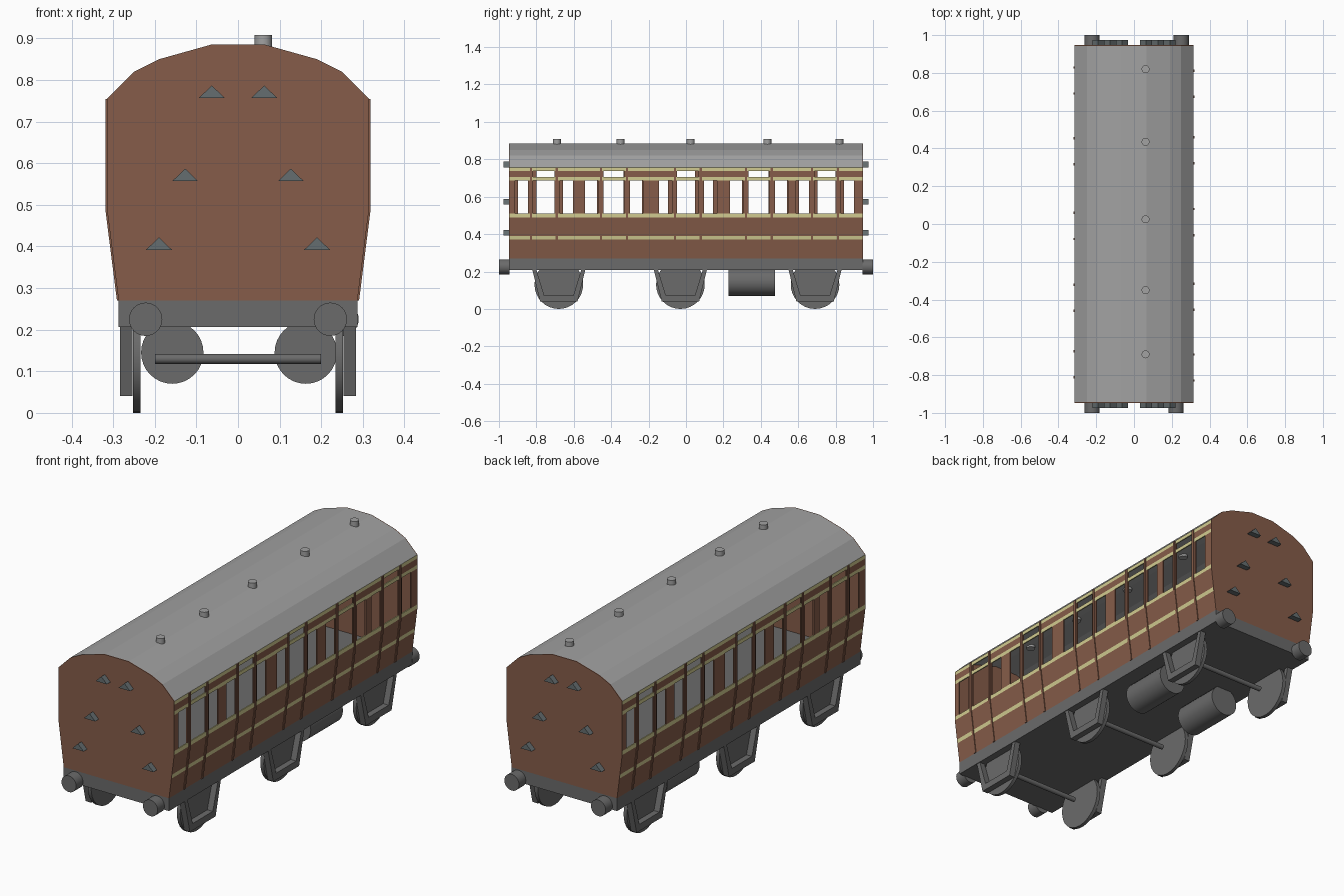
import bpy, bmesh, math
from mathutils import Matrix, Vector

if "Cube" in bpy.data.objects:
    bpy.data.objects.remove(bpy.data.objects["Cube"])


def material(name, rgb):
    m = bpy.data.materials.new(name)
    m.diffuse_color = (*rgb, 1)
    m.use_nodes = True
    m.node_tree.nodes["Principled BSDF"].inputs["Base Color"].default_value = m.diffuse_color
    return m


BROWN = material("brown_panel", (0.24, 0.108, 0.067))
CREAM = material("cream_lining", (0.64, 0.60, 0.28))
ROOF = material("roof_grey", (0.36, 0.36, 0.36))
FRAME = material("frame_grey", (0.145, 0.145, 0.145))
STEP = material("step_grey", (0.13, 0.155, 0.16))


def finish(name, bm, *mats):
    bmesh.ops.recalc_face_normals(bm, faces=bm.faces)
    me = bpy.data.meshes.new(name)
    bm.to_mesh(me)
    bm.free()
    for m in mats:
        me.materials.append(m)
    ob = bpy.data.objects.new(name, me)
    bpy.context.collection.objects.link(ob)
    return ob


def prism(name, pts, axis, a, b, mat):
    """Extrude a profile along x (points are y,z) or y (points are x,z)."""
    bm = bmesh.new()
    put = (lambda p, t: (t, p[0], p[1])) if axis == 'x' else (lambda p, t: (p[0], t, p[1]))
    lo = [bm.verts.new(put(p, a)) for p in pts]
    hi = [bm.verts.new(put(p, b)) for p in pts]
    bm.faces.new(lo)
    bm.faces.new(hi)
    n = len(pts)
    for i in range(n):
        j = (i + 1) % n
        bm.faces.new((lo[i], lo[j], hi[j], hi[i]))
    return finish(name, bm, mat)


def cylinder(name, centre, radius, length, axis, mat, segs=32):
    bm = bmesh.new()
    bmesh.ops.create_cone(bm, cap_ends=True, segments=segs, radius1=radius,
                          radius2=radius, depth=length)
    turn = {'x': Matrix.Rotation(math.pi / 2, 4, 'Y'),
            'y': Matrix.Rotation(math.pi / 2, 4, 'X'),
            'z': Matrix.Identity(4)}[axis]
    bm.transform(Matrix.Translation(Vector(centre)) @ turn)
    ob = finish(name, bm, mat)
    for p in ob.data.polygons:
        p.use_smooth = True
    ob.data.set_sharp_from_angle(angle=math.radians(35))
    return ob


END = 0.947
HALF_ROOF = [(0.315, 0.755), (0.25, 0.82), (0.19, 0.85), (0.065, 0.885)]
ARC = HALF_ROOF + [(-x, z) for x, z in reversed(HALF_ROOF)]

# Underframe
prism("underframe", [(-0.287, 0.207), (0.287, 0.207), (0.287, 0.27), (-0.287, 0.27)],
      'y', -END, END, FRAME)

# End walls
end_profile = [(0.287, 0.27), (0.315, 0.49)] + ARC + [(-0.315, 0.49), (-0.287, 0.27)]
for s, label in ((-1, "front"), (1, "back")):
    prism(label + "_end_wall", end_profile, 'y', s * (END - 0.004), s * END, BROWN)

# Roof shell
inner = [(x * 0.975, z - 0.008) for x, z in ARC]
prism("roof", ARC + inner[::-1], 'y', -END + 0.004, END - 0.004, ROOF)

# Roof vents
for y in (0.82, 0.435, 0.025, -0.35, -0.69):
    cylinder("roof_vent", (0.061, y, 0.886), 0.021, 0.044, 'z', ROOF, 16)

# Side walls: a grid of panels with window cells left open
DOORS = (-0.76, -0.385, 0.01, 0.39, 0.743)
door_lights = [(c - 0.057, c + 0.057) for c in DOORS]
side_lights = [(c + s * 0.12 - 0.035, c + s * 0.12 + 0.035) for c in DOORS for s in (-1, 1)]
WALL_END = END - 0.004
ys = sorted({-WALL_END, WALL_END, *(y for w in door_lights + side_lights for y in w)})
zs = [0.27, 0.37, 0.39, 0.49, 0.51, 0.687, 0.705, 0.737, 0.755]
LINING_ROWS, LIGHT_ROW, DOOR_VENT_ROW = (1, 3, 5, 7), 4, 6


def wall_x(z):
    return 0.287 + 0.028 * min(1, (z - 0.27) / 0.22)


def within(y, spans):
    return any(a < y < b for a, b in spans)


def side_wall(name):
    bm = bmesh.new()
    grid = [[bm.verts.new((wall_x(z), y, z)) for y in ys] for z in zs]
    for r in range(len(zs) - 1):
        for c in range(len(ys) - 1):
            mid = (ys[c] + ys[c + 1]) / 2
            is_door = within(mid, door_lights)
            if r == LIGHT_ROW and (is_door or within(mid, side_lights)):
                continue
            if r == DOOR_VENT_ROW and is_door:
                continue
            f = bm.faces.new((grid[r][c], grid[r][c + 1], grid[r + 1][c + 1], grid[r + 1][c]))
            f.material_index = 1 if r in LINING_ROWS else 0
    bmesh.ops.delete(bm, geom=[v for v in bm.verts if not v.link_faces], context='VERTS')
    ob = finish(name, bm, BROWN, CREAM)
    # Face normals must point outwards so the thickness goes inwards
    if ob.data.polygons[0].normal.x < 0:
        ob.data.flip_normals()
    mod = ob.modifiers.new("thickness", 'SOLIDIFY')
    mod.thickness = 0.006
    mod.offset = -1
    return ob


# Door edge strips follow the side profile; the left side is the right turned half round
strip = [(0.285, 0.27), (0.312, 0.49), (0.312, 0.754), (0.319, 0.754), (0.319, 0.49), (0.291, 0.27)]
for label, angle in (("right", 0), ("left", math.pi)):
    parts = [side_wall(label + "_side_wall")]
    for c in DOORS:
        for e in (-0.069, 0.069):
            parts.append(prism(label + "_door_strip", strip, 'y', c + e - 0.006, c + e + 0.006, BROWN))
    for p in parts:
        p.rotation_euler.z = angle

# End steps
for s in (-1, 1):
    for x, z in ((0.063, 0.757), (0.127, 0.557), (0.19, 0.392)):
        for m in (-1, 1):
            prism("end_step", [(m * x - 0.031, z), (m * x + 0.031, z), (m * x, z + 0.03)],
                  'y', s * (END - 0.002), s * (END + 0.028), STEP)

# Buffers
for x, s in ((-0.222, -1), (0.222, -1), (-0.222, 1), (0.25, 1)):
    cylinder("buffer", (x, s * 0.972, 0.225), 0.04, 0.056, 'y', FRAME)

# Wheels, axles and axle guards
guard = [(-0.142, 0.21), (-0.1, 0.04), (0.1, 0.04), (0.142, 0.21),
         (0.12, 0.21), (0.078, 0.073), (-0.078, 0.073), (-0.12, 0.21)]
for y in (-0.68, -0.03, 0.69):
    cylinder("axle", (0, y, 0.13), 0.012, 0.4, 'x', FRAME, 16)
    for s in (-1, 1):
        cylinder("wheel", (s * 0.243, y, 0.13), 0.13, 0.018, 'x', FRAME)
        prism("axle_guard", [(y + a, z) for a, z in guard], 'x', s * 0.254, s * 0.284, FRAME)

# Gas tanks
for x in (-0.158, 0.163):
    cylinder("gas_tank", (x, 0.352, 0.145), 0.075, 0.25, 'y', FRAME)
